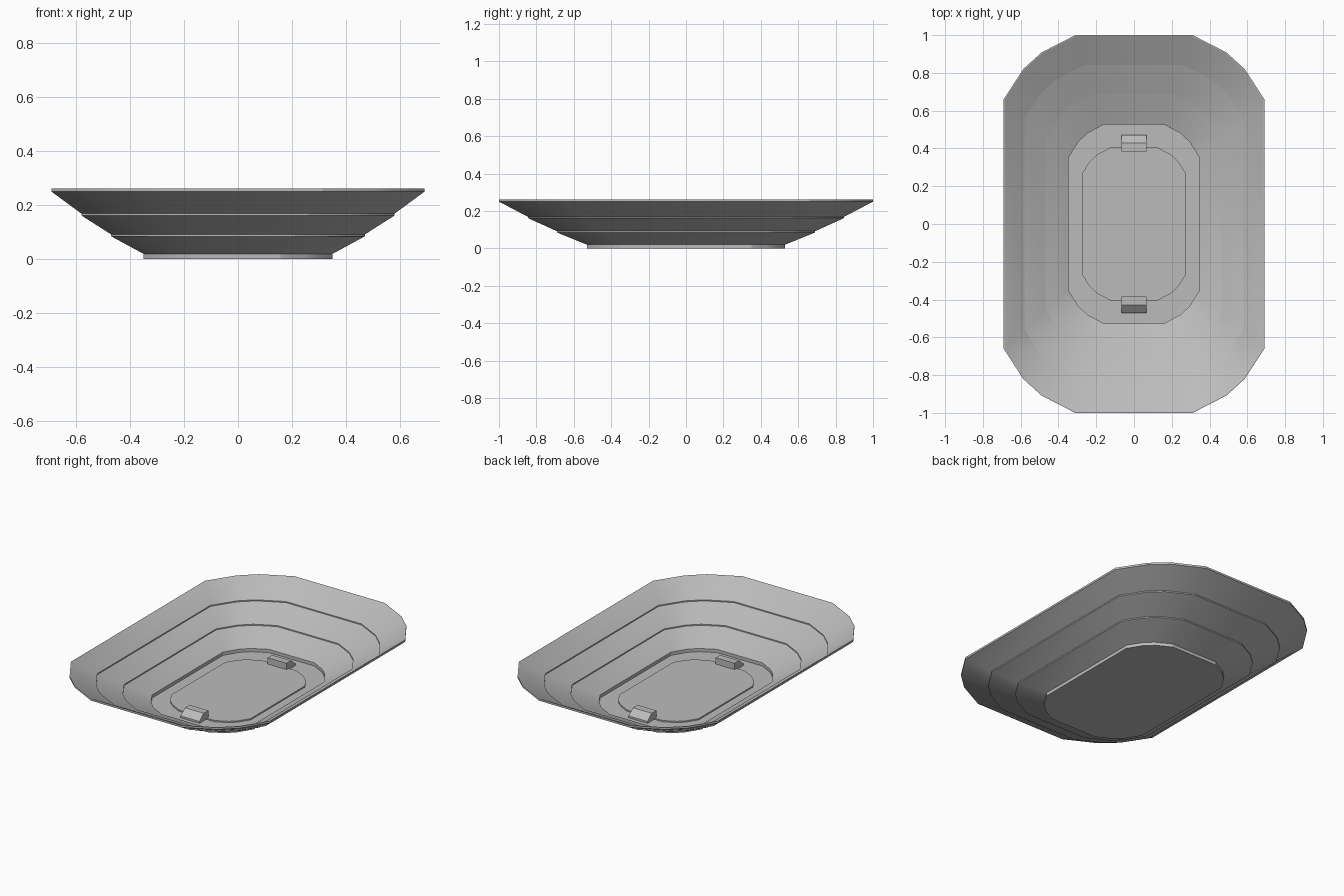
import bpy, bmesh, math

if "Cube" in bpy.data.objects:
    bpy.data.objects.remove(bpy.data.objects["Cube"])

gray = bpy.data.materials.new("plain_gray")
gray.diffuse_color = (0.5, 0.5, 0.5, 1)
gray.use_nodes = True
gray.node_tree.nodes["Principled BSDF"].inputs["Base Color"].default_value = gray.diffuse_color


def outline(hx, hy):
    """Rounded rectangle with three flat segments at each corner."""
    corner = [(1, 0.66), (0.85, 0.82), (0.71, 0.908), (0.45, 1)]
    pts = corner + [(-x, y) for x, y in reversed(corner)]
    pts += [(-x, -y) for x, y in pts]
    return [(x * hx, y * hy) for x, y in pts]


def finish(name, bm, smooth=0):
    bmesh.ops.recalc_face_normals(bm, faces=bm.faces)
    mesh = bpy.data.meshes.new(name)
    bm.to_mesh(mesh)
    bm.free()
    mesh.materials.append(gray)
    ob = bpy.data.objects.new(name, mesh)
    bpy.context.collection.objects.link(ob)
    if smooth:
        bpy.ops.object.select_all(action='DESELECT')
        ob.select_set(True)
        bpy.context.view_layer.objects.active = ob
        bpy.ops.object.shade_smooth_by_angle(angle=math.radians(smooth))
    return ob


def loft(name, levels, smooth=0):
    """Stack of outlines (half width, half length, height), capped at both ends."""
    bm = bmesh.new()
    rings = [[bm.verts.new((x, y, z)) for x, y in outline(hx, hy)] for hx, hy, z in levels]
    n = len(rings[0])
    for a, b in zip(rings, rings[1:]):
        for i in range(n):
            j = (i + 1) % n
            bm.faces.new((a[i], a[j], b[j], b[i]))
    bm.faces.new(rings[0])
    bm.faces.new(rings[-1])
    return finish(name, bm, smooth)


# Tiered tray: outside from the foot up to the rim, then inside down to the floor
tray = [
    (0.35, 0.53, 0.0), (0.35, 0.53, 0.02),
    (0.47, 0.69, 0.085), (0.47, 0.69, 0.092),
    (0.58, 0.845, 0.162), (0.58, 0.845, 0.169),
    (0.69, 1.0, 0.25), (0.69, 1.0, 0.262),
    (0.686, 0.995, 0.262),
    (0.58, 0.843, 0.178), (0.58, 0.843, 0.171),
    (0.468, 0.688, 0.101), (0.468, 0.688, 0.094),
    (0.348, 0.528, 0.028), (0.348, 0.528, 0.008),
]
loft("tiered_tray", tray, 25)

# Slightly raised panel in the middle of the floor
loft("floor_panel", [(0.275, 0.405, 0.006), (0.275, 0.405, 0.016)])

# Wedge block near each end: upright inner face, flat top, sloping outer face
wedge = [(0.385, 0.006), (0.385, 0.055), (0.43, 0.055), (0.472, 0.02), (0.472, 0.006)]
for side, name in ((-1, "front_block"), (1, "back_block")):
    bm = bmesh.new()
    ends = [[bm.verts.new((x, side * y, z)) for y, z in wedge] for x in (-0.065, 0.065)]
    for i in range(len(wedge)):
        j = (i + 1) % len(wedge)
        bm.faces.new((ends[0][i], ends[0][j], ends[1][j], ends[1][i]))
    bm.faces.new(ends[0])
    bm.faces.new(ends[1])
    finish(name, bm)
